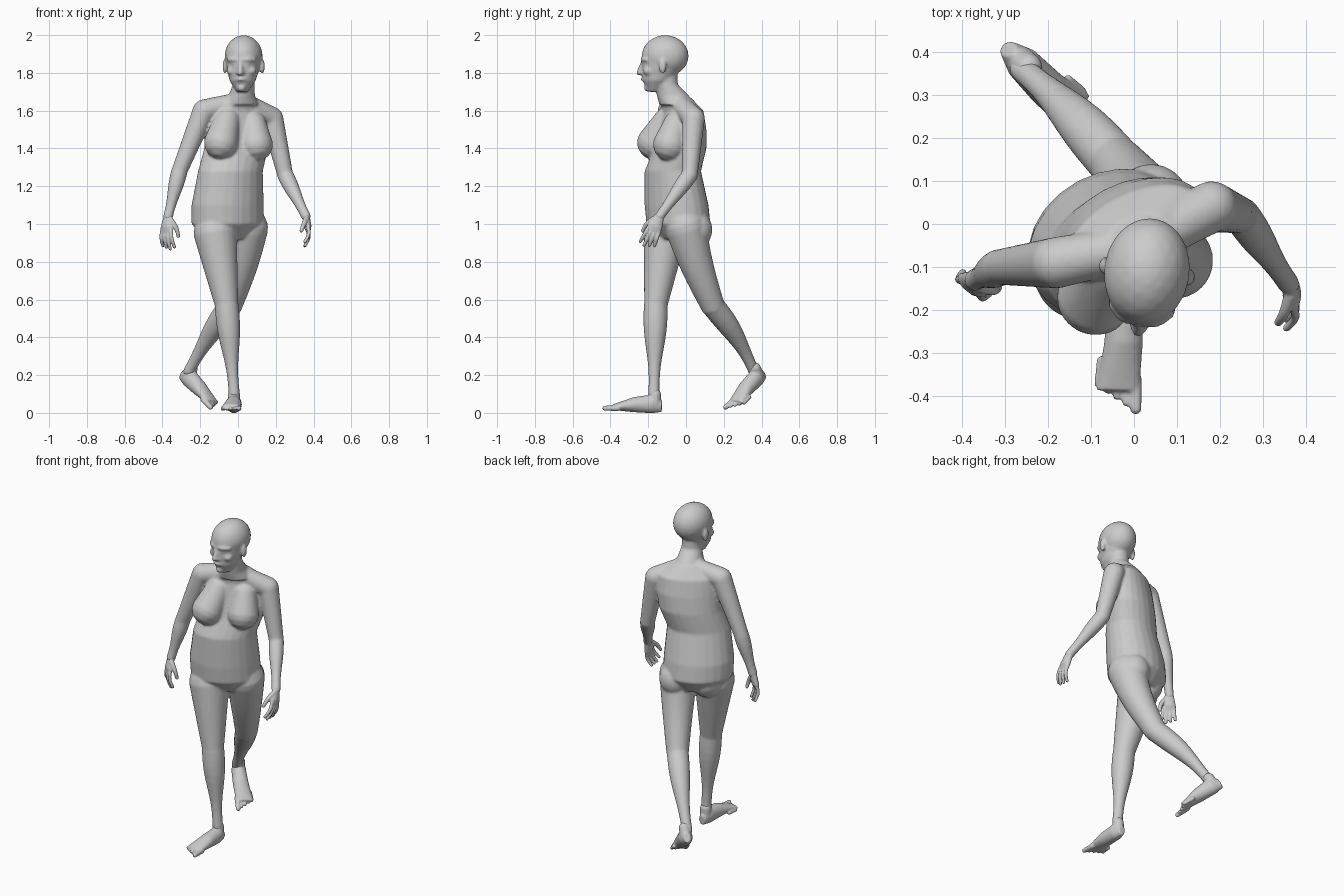
import bpy, bmesh, math
from mathutils import Matrix, Vector

old = bpy.data.objects.get("Cube")
if old:
    bpy.data.objects.remove(old, do_unlink=True)

SEGMENTS = 24
STEPS = 10
CAP_ANGLES = [math.radians(angle) for angle in (75, 45, 20)]
IDENTITY = Matrix.Identity(4)
STRAIGHT = (0, 0, 0)

skin = bpy.data.materials.new("plain_grey")
skin.use_nodes = True
skin.diffuse_color = (.6, .6, .6, 1)
for node in skin.node_tree.nodes:
    if node.type == 'BSDF_PRINCIPLED':
        node.inputs["Base Color"].default_value = skin.diffuse_color


def frame(origin, forward, up):
    """Matrix with local z along forward and local y towards up."""
    z_axis = Vector(forward).normalized()
    x_axis = Vector(up).cross(z_axis).normalized()
    y_axis = z_axis.cross(x_axis)
    matrix = Matrix((x_axis, y_axis, z_axis)).transposed().to_4x4()
    matrix.translation = origin
    return matrix


def facing(position, degrees):
    """Matrix for a part turned about the vertical."""
    return Matrix.Translation(position) @ Matrix.Rotation(math.radians(degrees), 4, 'Z')


def ellipse(width, depth):
    angles = [math.tau * i / SEGMENTS for i in range(SEGMENTS)]
    return [Vector((width * math.cos(a), depth * math.sin(a), 0)) for a in angles]


def bridge(bm, rings):
    """Skin a row of closed rings and cap both ends."""
    rows = [[bm.verts.new(point) for point in ring] for ring in rings]
    for low, high in zip(rows, rows[1:]):
        for i in range(SEGMENTS):
            j = (i + 1) % SEGMENTS
            bm.faces.new((low[i], low[j], high[j], high[i]))
    bm.faces.new(rows[0][::-1])
    bm.faces.new(rows[-1])


def loft(bm, stations, matrix=IDENTITY, yaw=0):
    """Level elliptical sections: x, y, z, half width, half depth."""
    rings = []
    for x, y, z, width, depth in stations:
        place = matrix @ facing((x, y, z), yaw)
        rings.append([place @ point for point in ellipse(width, depth)])
    bridge(bm, rings)


def limb(bm, start, end, first, last, muscle=0, bow=STRAIGHT, matrix=IDENTITY):
    """Round-ended taper; muscle swells the near half, bow bends the middle."""
    start, end, bow = Vector(start), Vector(end), Vector(bow)
    axis = (end - start).normalized()
    turn = axis.to_track_quat('Z', 'Y')
    sections = [(start - axis * first * math.sin(a), first * math.cos(a)) for a in CAP_ANGLES]
    for i in range(STEPS + 1):
        t = i / STEPS
        centre = start.lerp(end, t) + bow * math.sin(math.pi * t)
        sections.append((centre, first + (last - first) * t + muscle * math.sin(math.tau * t)))
    for a in reversed(CAP_ANGLES):
        sections.append((end + axis * last * math.sin(a), last * math.cos(a)))
    bridge(bm, [[matrix @ (centre + turn @ point) for point in ellipse(radius, radius)]
                for centre, radius in sections])


def blob(bm, centre, radii, matrix=IDENTITY):
    shape = matrix @ Matrix.Translation(centre) @ Matrix.Diagonal((*radii, 1))
    bmesh.ops.create_icosphere(bm, subdivisions=3, radius=1, matrix=shape)


def finish(bm, name, voxel, rounds):
    """Fuse the overlapping volumes into one smooth surface."""
    bmesh.ops.recalc_face_normals(bm, faces=bm.faces[:])
    mesh = bpy.data.meshes.new(name)
    bm.to_mesh(mesh)
    bm.free()
    mesh.materials.append(skin)
    obj = bpy.data.objects.new(name, mesh)
    bpy.context.scene.collection.objects.link(obj)
    fuse = obj.modifiers.new("fuse", 'REMESH')
    fuse.mode = 'VOXEL'
    fuse.voxel_size = voxel
    fuse.use_smooth_shade = True
    soften = obj.modifiers.new("soften", 'SMOOTH')
    soften.factor = .5
    soften.iterations = rounds


def build_hand(name, side, matrix):
    bm = bmesh.new()
    # palm
    loft(bm, [(0, 0, -.02, .02, .02), (0, 0, .06, .04, .02), (0, 0, .09, .04, .01)], matrix)
    # four curled fingers, the second one longest, and a thumb
    for i in range(4):
        x = side * (.03 - .02 * i)
        reach = .09 - .01 * abs(i - 1)
        limb(bm, (x, 0, .08), (x * 1.3, .03, .08 + reach), .011, .009,
             bow=(0, -.01, 0), matrix=matrix)
    limb(bm, (side * .02, 0, .02), (side * .05, .04, .1), .015, .01,
         bow=(side * .01, 0, 0), matrix=matrix)
    finish(bm, name, .004, 3)


def build_foot(name, side, matrix):
    bm = bmesh.new()
    # heel, instep and ball
    loft(bm, [(0, .04, 0, .02, .03), (0, .05, .05, .04, .05),
              (0, .04, .15, .045, .04), (-.01 * side, .02, .26, .05, .015)], matrix)
    # ankle
    limb(bm, (0, .05, .04), (0, .1, .04), .034, .032, matrix=matrix)
    # toes, longest and thickest on the inner side
    for i in range(5):
        x = side * (.03 - .02 * i)
        size = .015 if i == 0 else .011
        limb(bm, (x, .016, .23 - .01 * i), (x * 1.1, .012, .3 - .014 * i), size, size * .9,
             matrix=matrix)
    finish(bm, name, .005, 3)


body = bmesh.new()

# joints of the stride
right_shoulder, right_elbow, right_wrist = (-.18, -.09, 1.6), (-.31, -.1, 1.28), (-.37, -.13, 1.04)
left_shoulder, left_elbow, left_wrist = (.18, .04, 1.56), (.25, .02, 1.26), (.36, -.14, 1.04)
right_hip, right_knee, right_ankle = (-.12, -.11, .95), (-.06, -.16, .57), (-.02, -.17, .1)
left_hip, left_knee, left_ankle = (.05, 0, .98), (-.04, .14, .57), (-.26, .36, .22)
neck_base = (.02, -.05, 1.65)

# pelvis, waist and ribs, turned towards the left
loft(body, [(-.05, -.03, .92, .13, .1), (-.055, -.04, 1, .2, .16), (-.055, -.05, 1.1, .2, .16),
            (-.04, -.07, 1.28, .18, .14), (-.01, -.03, 1.4, .18, .125), (0, -.02, 1.5, .18, .11),
            (0, -.02, 1.6, .17, .09), (.01, -.05, 1.67, .09, .07)], yaw=28)

# buttocks
blob(body, (.04, .05, .97), (.09, .09, .1))
blob(body, (-.12, -.03, .97), (.09, .09, .1))

# breasts sloping out of the upper chest
limb(body, (-.06, -.1, 1.55), (-.09, -.17, 1.43), .07, .09)
limb(body, (.08, -.05, 1.53), (.095, -.085, 1.42), .07, .09)

# neck
loft(body, [(.01, -.05, 1.63, .1, .09), (.02, -.07, 1.68, .07, .085),
            (.03, -.1, 1.74, .057, .057), (.03, -.1, 1.79, .056, .055)])

# shoulders and arms
for shoulder, elbow, wrist in ((right_shoulder, right_elbow, right_wrist),
                               (left_shoulder, left_elbow, left_wrist)):
    limb(body, neck_base, shoulder, .05, .06)
    limb(body, shoulder, elbow, .06, .042)
    limb(body, elbow, wrist, .043, .026, muscle=.003)

# right leg, planted in front
limb(body, right_hip, right_knee, .115, .062)
limb(body, right_knee, right_ankle, .063, .03, muscle=.007)

# left leg, trailing behind and across
limb(body, left_hip, left_knee, .11, .064, bow=(.01, -.01, 0))
limb(body, left_knee, left_ankle, .062, .03, muscle=.005, bow=(-.01, .02, 0))

# skull and jaw, facing slightly to the right
head = facing((.03, -.11, 0), -8)
blob(body, (0, 0, 1.89), (.1, .125, .11), head)
loft(body, [(0, -.06, 1.7, .03, .03), (0, -.04, 1.76, .07, .08),
            (0, -.02, 1.82, .085, .105), (0, 0, 1.9, .1, .125)], head)

# nose, lips and chin
limb(body, (0, -.12, 1.86), (0, -.14, 1.8), .01, .015, matrix=head)
limb(body, (-.02, -.115, 1.765), (.02, -.115, 1.765), .008, .008, bow=(0, -.01, 0), matrix=head)
blob(body, (0, -.09, 1.72), (.025, .025, .02), head)

# brows, eyes, cheeks, nostrils and ears
for side in (-1, 1):
    limb(body, (side * .015, -.12, 1.87), (side * .07, -.09, 1.87), .01, .01,
         bow=(0, -.01, 0), matrix=head)
    blob(body, (side * .035, -.105, 1.85), (.017, .014, .01), head)
    blob(body, (side * .05, -.08, 1.81), (.03, .03, .025), head)
    blob(body, (side * .014, -.127, 1.8), (.01, .013, .01), head)
    blob(body, (side * .1, 0, 1.835), (.013, .02, .04), head)
finish(body, "body", .007, 8)

# hands and feet
build_hand("left_hand", 1, frame(left_wrist, (.15, -.4, -.9), (-1, 0, 0)))
build_hand("right_hand", -1, frame(right_wrist, (-.1, -.2, -1), (.6, .8, 0)))
build_foot("right_foot", 1, frame((-.02, -.13, -.005), (-.03, -1, .06), (0, 0, 1)))
build_foot("left_foot", -1, frame((-.31, .42, .17), (.6, -.6, -.5), (.4, -.3, .9)))
